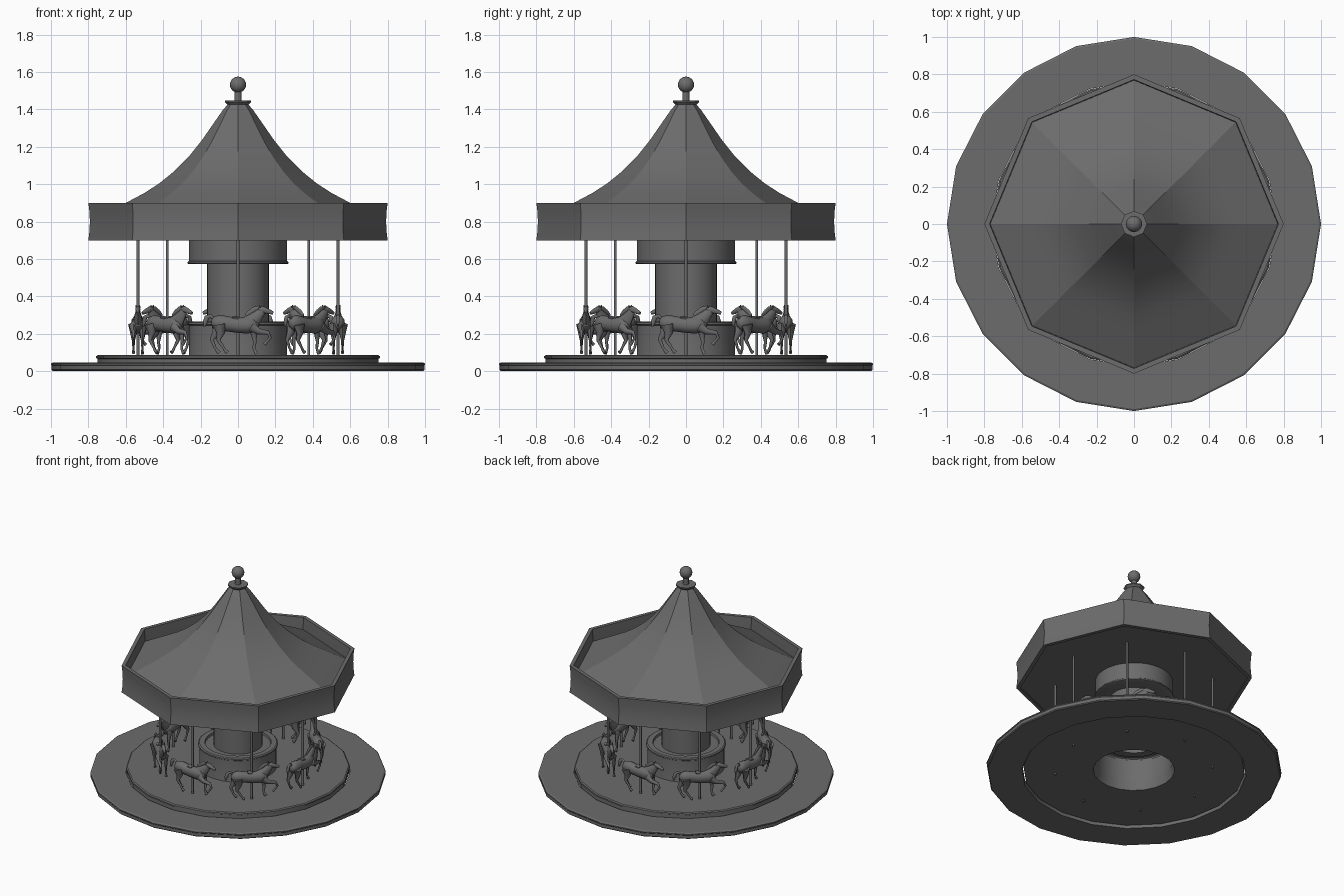
import bpy, bmesh, math
from mathutils import Vector

# Dark grey used on every part
grey = bpy.data.materials.new("dark_grey")
grey.diffuse_color = (0.15, 0.15, 0.15, 1)


def finish(name, bm, angle=30):
    bmesh.ops.remove_doubles(bm, verts=bm.verts, dist=1e-5)
    bmesh.ops.recalc_face_normals(bm, faces=bm.faces)
    me = bpy.data.meshes.new(name)
    bm.to_mesh(me)
    bm.free()
    me.materials.append(grey)
    ob = bpy.data.objects.new(name, me)
    bpy.context.collection.objects.link(ob)
    bpy.ops.object.select_all(action='DESELECT')
    ob.select_set(True)
    bpy.context.view_layer.objects.active = ob
    bpy.ops.object.shade_smooth_by_angle(angle=math.radians(angle))
    return ob


def revolve(name, profile, sides, closed=False, angle=15):
    """Turn an (r, z) profile about the z axis; corners start on +x."""
    bm = bmesh.new()
    rings = []
    for r, z in profile:
        rings.append([bm.verts.new((r * math.cos(2 * math.pi * i / sides),
                                    r * math.sin(2 * math.pi * i / sides), z))
                      for i in range(sides)])
    pairs = list(zip(rings, rings[1:]))
    if closed:
        pairs.append((rings[-1], rings[0]))
    for a, b in pairs:
        for i in range(sides):
            j = (i + 1) % sides
            bm.faces.new((a[i], a[j], b[j], b[i]))
    return finish(name, bm, angle)


def limb(bm, pts, y=0.0, flat=0.85, sides=10):
    """Capped tube along (x, z, radius) points in the xz plane."""
    rings = []
    for k, (x, z, r) in enumerate(pts):
        a, b = pts[max(k - 1, 0)], pts[min(k + 1, len(pts) - 1)]
        t = Vector((b[0] - a[0], 0, b[1] - a[1])).normalized()
        n = Vector((-t.z, 0, t.x))
        ring = []
        for i in range(sides):
            w = 2 * math.pi * i / sides
            p = Vector((x, y, z)) + n * r * math.cos(w)
            p.y += r * flat * math.sin(w)
            ring.append(bm.verts.new(p))
        rings.append(ring)
    for a, b in zip(rings, rings[1:]):
        for i in range(sides):
            j = (i + 1) % sides
            bm.faces.new((a[i], a[j], b[j], b[i]))
    bm.faces.new(rings[0])
    bm.faces.new(rings[-1])


# Ground ring and raised turning platform
revolve("base_ring", [(0.76, 0.002), (0.99, 0.002), (0.997, 0.008), (0.997, 0.03), (1.0, 0.034),
                      (1.0, 0.04), (0.99, 0.046), (0.76, 0.046)], 20, True, 25)
revolve("platform", [(0.276, 0.02), (0.75, 0.02), (0.75, 0.066), (0.758, 0.07),
                     (0.758, 0.08), (0.75, 0.086), (0.262, 0.086)], 20, True, 25)

# Hollow centre column with lower and upper drums
revolve("centre_column", [(0.275, 0.022), (0.262, 0.082), (0.262, 0.245), (0.27, 0.25), (0.27, 0.26),
                          (0.262, 0.266), (0.225, 0.266), (0.222, 0.25), (0.165, 0.25),
                          (0.165, 0.572), (0.26, 0.572), (0.27, 0.576), (0.27, 0.584),
                          (0.263, 0.59), (0.263, 0.71)], 32, angle=30)

# Octagonal canopy: valance, flat ceiling, swept roof
revolve("valance", [(0.772, 0.70), (0.80, 0.70), (0.794, 0.75), (0.792, 0.80), (0.794, 0.85),
                    (0.80, 0.90), (0.772, 0.90), (0.768, 0.80)], 8, True, 20)
revolve("ceiling", [(0.0, 0.708), (0.785, 0.708)], 8)
revolve("roof", [(0.77, 0.81), (0.68, 0.858), (0.59, 0.905), (0.50, 0.953), (0.42, 1.005),
                 (0.34, 1.07), (0.265, 1.145), (0.195, 1.232), (0.125, 1.333), (0.082, 1.395),
                 (0.052, 1.43)], 8, angle=15)

# Finial: flared cap, stem and ball
revolve("roof_cap", [(0.05, 1.405), (0.052, 1.42), (0.07, 1.438), (0.07, 1.446), (0.0, 1.446)], 8)
revolve("finial_stem", [(0.019, 1.44), (0.019, 1.50)], 16)
revolve("finial_ball", [(0.043 * math.sin(math.pi * i / 12), 1.532 - 0.043 * math.cos(math.pi * i / 12))
                        for i in range(13)], 20, angle=40)

# One horse, facing +x, hanging round its pole at x = 0
bm = bmesh.new()
limb(bm, [(-0.142, 0.262, 0.012), (-0.132, 0.262, 0.03), (-0.10, 0.258, 0.044), (-0.05, 0.252, 0.04),
          (0.0, 0.246, 0.041), (0.05, 0.246, 0.045), (0.085, 0.25, 0.039), (0.107, 0.255, 0.018)])  # torso
limb(bm, [(0.06, 0.255, 0.046), (0.09, 0.28, 0.037), (0.112, 0.303, 0.028), (0.13, 0.322, 0.02)],
     flat=0.6)  # neck
limb(bm, [(0.11, 0.33, 0.012), (0.13, 0.33, 0.018), (0.153, 0.323, 0.015), (0.175, 0.315, 0.011),
          (0.188, 0.31, 0.008)], flat=0.75)  # head
limb(bm, [(0.04, 0.297, 0.008), (0.065, 0.316, 0.013), (0.09, 0.333, 0.013), (0.118, 0.344, 0.007)],
     flat=0.45)  # mane
limb(bm, [(-0.13, 0.283, 0.008), (-0.15, 0.296, 0.01), (-0.167, 0.288, 0.013), (-0.175, 0.262, 0.013),
          (-0.18, 0.237, 0.004)], flat=0.7)  # tail
limb(bm, [(0.0, 0.282, 0.01), (-0.03, 0.286, 0.01)], flat=2.2)  # saddle
for s in (-1, 1):
    limb(bm, [(0.117, 0.338, 0.006), (0.113, 0.354, 0.002)], y=s * 0.01, sides=6)  # ear
legs = {
    0.024: [[(-0.105, 0.25, 0.036), (-0.115, 0.205, 0.023), (-0.14, 0.168, 0.011), (-0.122, 0.125, 0.007),
             (-0.112, 0.11, 0.008), (-0.10, 0.098, 0.011)],
            [(0.07, 0.24, 0.028), (0.085, 0.20, 0.016), (0.09, 0.16, 0.010), (0.085, 0.12, 0.007),
             (0.092, 0.106, 0.008), (0.10, 0.094, 0.011)]],
    -0.024: [[(-0.10, 0.25, 0.036), (-0.092, 0.205, 0.022), (-0.105, 0.165, 0.011), (-0.077, 0.125, 0.007),
              (-0.068, 0.11, 0.008), (-0.055, 0.10, 0.011)],
             [(0.07, 0.24, 0.028), (0.11, 0.213, 0.017), (0.16, 0.207, 0.011), (0.172, 0.18, 0.008),
              (0.153, 0.155, 0.007), (0.14, 0.143, 0.01)]],
}
for y, pair in legs.items():
    for pts in pair:
        limb(bm, pts, y=y, flat=0.8, sides=8)
horse = finish("horse_1", bm, 50)

# Poles and horses repeated every 45 degrees, horses facing anticlockwise
pole = revolve("pole_1", [(0, 0.01), (0.008, 0.01), (0.008, 0.71), (0, 0.71)], 12, angle=40)
for i in range(8):
    a = 2 * math.pi * i / 8
    for src, stem in ((horse, "horse"), (pole, "pole")):
        ob = src
        if i:
            ob = src.copy()
            ob.name = f"{stem}_{i + 1}"
            bpy.context.collection.objects.link(ob)
        ob.location = (0.535 * math.cos(a), 0.535 * math.sin(a), 0)
        ob.rotation_euler = (0, 0, a + math.pi / 2)
